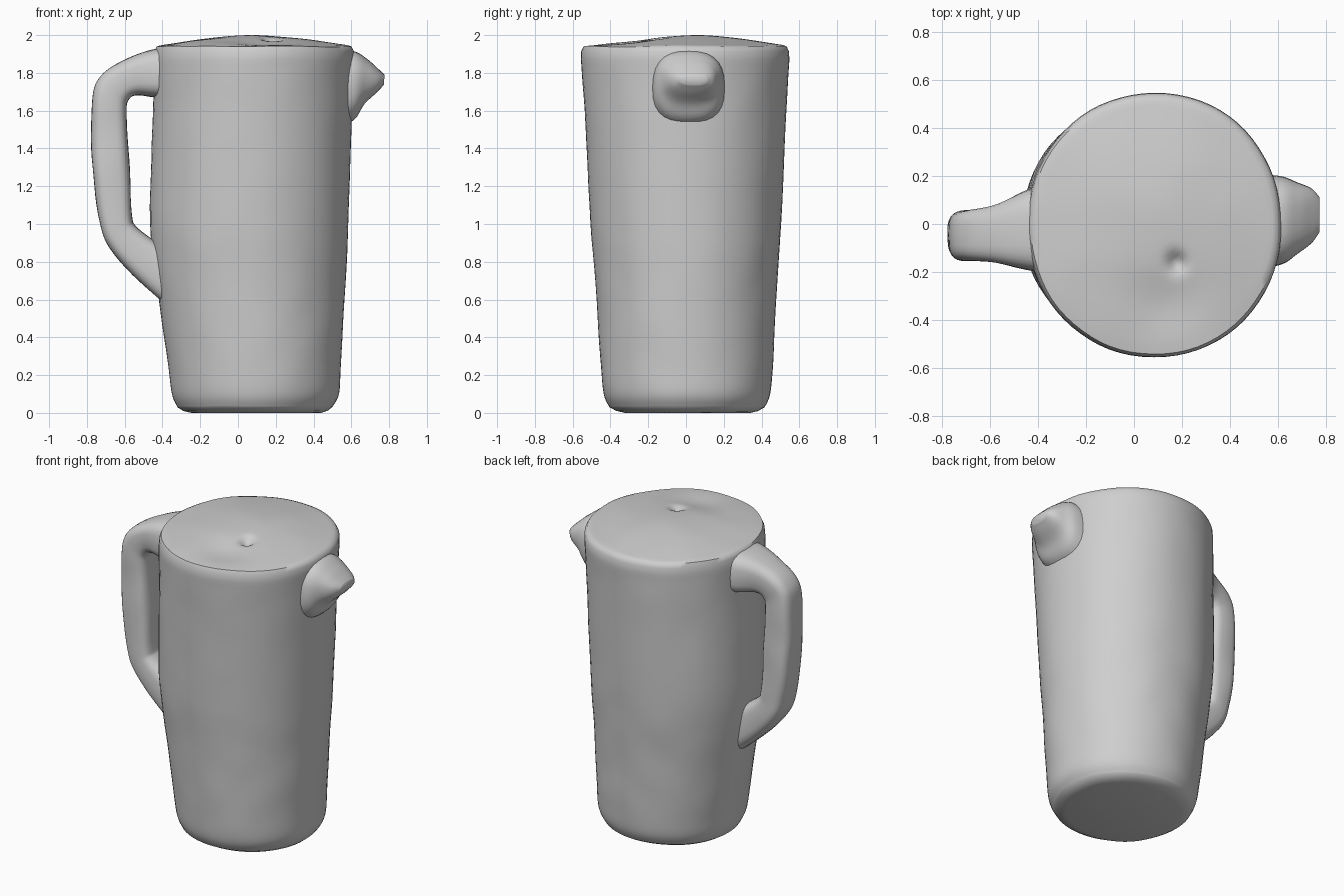
import bpy, bmesh, math
from mathutils import Vector, noise

cube = bpy.data.objects.get("Cube")
if cube:
    bpy.data.objects.remove(cube)

clay = bpy.data.materials.new("plain_grey")
clay.use_nodes = True
GREY = (0.62, 0.62, 0.62, 1)
clay.diffuse_color = GREY
bsdf = clay.node_tree.nodes["Principled BSDF"]
bsdf.inputs["Base Color"].default_value = GREY
bsdf.inputs["Roughness"].default_value = 0.8


def wobble(co, amount):
    """Small hand-worked unevenness."""
    return co + noise.noise_vector(co * 5) * amount


def loft(name, rings, amount=0.004, angle=50):
    """Skin closed rings of points, cap both ends and smooth the result."""
    bm = bmesh.new()
    rows = [[bm.verts.new(wobble(Vector(p), amount)) for p in ring] for ring in rings]
    n = len(rows[0])
    for a, b in zip(rows, rows[1:]):
        for i in range(n):
            j = (i + 1) % n
            bm.faces.new((a[i], a[j], b[j], b[i]))
    bm.faces.new(rows[0][::-1])
    bm.faces.new(rows[-1])
    bmesh.ops.recalc_face_normals(bm, faces=bm.faces)
    mesh = bpy.data.meshes.new(name)
    bm.to_mesh(mesh)
    bm.free()
    mesh.materials.append(clay)
    obj = bpy.data.objects.new(name, mesh)
    bpy.context.collection.objects.link(obj)
    bpy.ops.object.select_all(action='DESELECT')
    obj.select_set(True)
    bpy.context.view_layer.objects.active = obj
    bpy.ops.object.shade_smooth_by_angle(angle=math.radians(angle))
    return obj


def resample(stations, steps):
    """Smooth interpolation through a list of equal-length stations."""
    out = []
    last = len(stations) - 1
    for k in range(last):
        p = [stations[min(max(k + d, 0), last)] for d in (-1, 0, 1, 2)]
        for s in range(steps):
            t = s / steps
            out.append([b + 0.5 * t * (c - a + t * (2*a - 5*b + 4*c - d + t * (3*(b - c) + d - a)))
                        for a, b, c, d in zip(*p)])
    return out + [list(stations[-1])]


def rounded(angle, power):
    c, s = math.cos(angle), math.sin(angle)
    return (math.copysign(abs(c) ** power, c), math.copysign(abs(s) ** power, s))


# Body: height, left limit, right limit, half depth
SEG = 72
wall = resample([
    (0.03, -0.32, 0.50, 0.41), (0.10, -0.35, 0.535, 0.44), (0.25, -0.37, 0.545, 0.455),
    (0.60, -0.42, 0.565, 0.475), (1.00, -0.465, 0.585, 0.505), (1.60, -0.45, 0.605, 0.535),
    (1.87, -0.445, 0.615, 0.552)], 6)
foot = [(0.0, -0.25, 0.44, 0.33), (0.01, -0.29, 0.475, 0.375)]
rim = [(1.915, -0.44, 0.613, 0.55), (1.94, -0.43, 0.60, 0.538)]


def body_ring(z, x0, x1, depth):
    ring = []
    for i in range(SEG):
        c, s = rounded(math.tau * i / SEG, 0.97)
        ring.append(((x0 + x1) / 2 + c * (x1 - x0) / 2, 0.005 - 0.01 * (z / 2) + s * depth, z))
    return ring


def lid_height(x, y, r):
    dome = 1.943 + 0.045 * (1 - r * r)
    slope = 0.012 * math.exp(-((y - 0.1) ** 2 + (x - 0.05) ** 2) / 0.06)
    front_dip = 0.02 * math.exp(-((x - 0.15) ** 2 / 0.03 + (y + 0.33) ** 2 / 0.02))
    notch = 0.04 * math.exp(-((x - 0.18) ** 2 + (y + 0.16) ** 2) / 0.0015)
    return dome + slope - front_dip - notch


# Domed lid continues the rim inwards with a small pressed notch
lid = []
for k in range(1, 25):
    r = 1 - k / 24.5
    ring = []
    for i in range(SEG):
        a = math.tau * i / SEG
        x, y = 0.085 + r * 0.515 * math.cos(a), r * 0.538 * math.sin(a)
        ring.append((x, y, lid_height(x, y, r)))
    lid.append(ring)

loft("jug_body", [body_ring(*s) for s in foot + wall + rim] + lid)


# Side parts: outer x, outer z, inner x, inner z, half width, y centre
def side_part(name, stations, power, steps, amount):
    rings = []
    for ox, oz, ix, iz, half, cy in resample(stations, steps):
        ring = []
        for i in range(28):
            c, s = rounded(math.tau * i / 28, power)
            u = (1 + c) / 2
            ring.append((ix + (ox - ix) * u, cy + s * half, iz + (oz - iz) * u))
        rings.append(ring)
    return loft(name, rings, amount)


side_part("handle", [
    (-0.34, 1.93, -0.34, 1.66, 0.19, -0.02),
    (-0.45, 1.925, -0.45, 1.67, 0.165, -0.025),
    (-0.60, 1.87, -0.54, 1.68, 0.12, -0.04),
    (-0.73, 1.78, -0.58, 1.655, 0.107, -0.046),
    (-0.775, 1.64, -0.59, 1.58, 0.105, -0.048),
    (-0.77, 1.30, -0.575, 1.28, 0.105, -0.048),
    (-0.735, 1.02, -0.56, 1.05, 0.105, -0.048),
    (-0.66, 0.84, -0.54, 0.99, 0.105, -0.048),
    (-0.45, 0.63, -0.45, 0.92, 0.11, -0.045),
    (-0.34, 0.55, -0.34, 0.85, 0.12, -0.04)], 0.6, 6, 0.005)

side_part("spout", [
    (0.50, 1.92, 0.50, 1.49, 0.20, 0.01),
    (0.615, 1.915, 0.615, 1.55, 0.185, 0.015),
    (0.69, 1.87, 0.67, 1.635, 0.15, 0.025),
    (0.745, 1.82, 0.735, 1.695, 0.115, 0.035),
    (0.775, 1.79, 0.772, 1.735, 0.075, 0.04)], 0.8, 5, 0.003)
